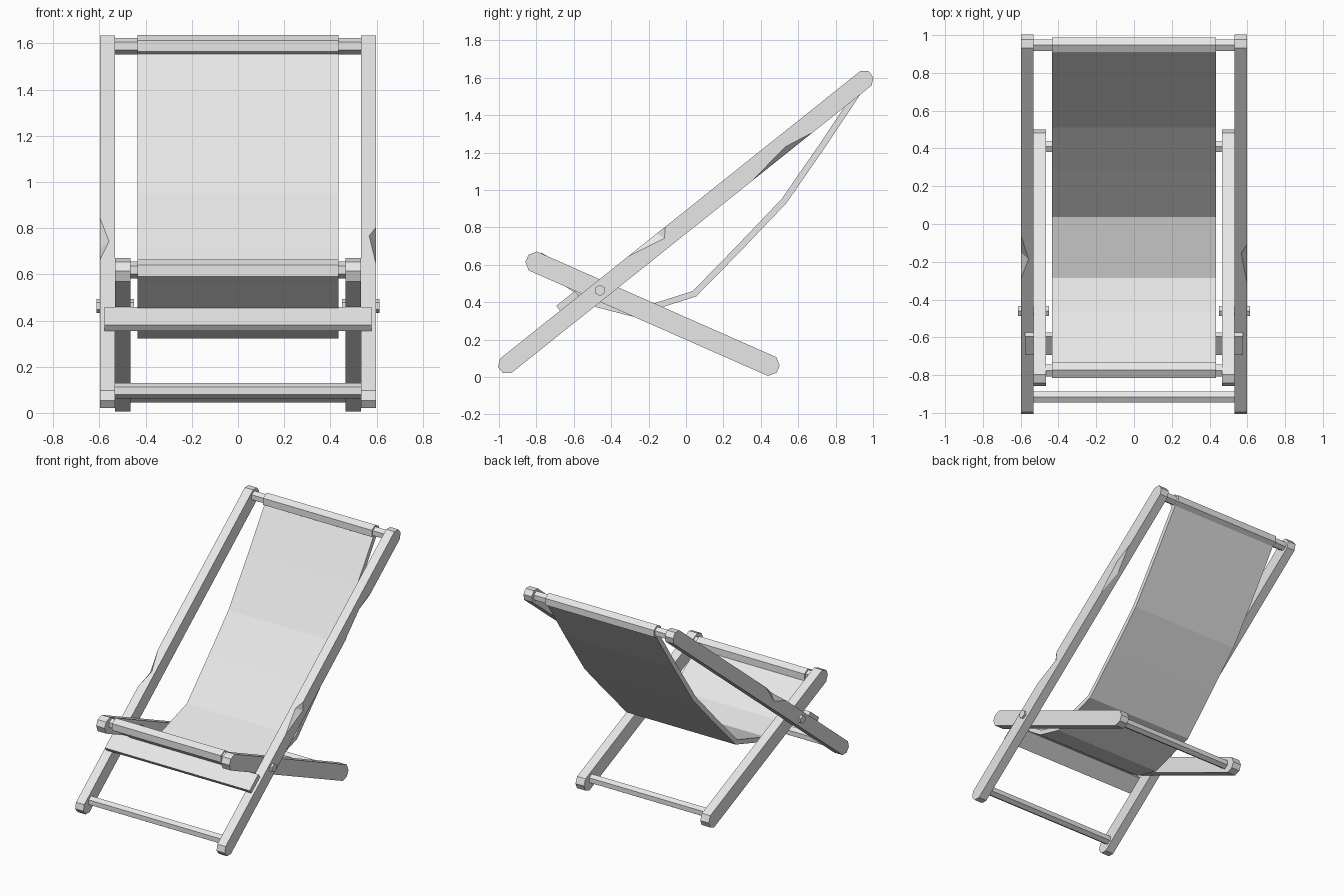
import bpy, bmesh, math
from mathutils import Vector

if "Cube" in bpy.data.objects:
    bpy.data.objects.remove(bpy.data.objects["Cube"])

grey = bpy.data.materials.new("plain grey")
grey.use_nodes = True
grey.diffuse_color = (0.8, 0.8, 0.8, 1)
grey.node_tree.nodes["Principled BSDF"].inputs["Base Color"].default_value = (0.8, 0.8, 0.8, 1)


def add_object(name, bm):
    bmesh.ops.recalc_face_normals(bm, faces=bm.faces)
    mesh = bpy.data.meshes.new(name)
    bm.to_mesh(mesh)
    bm.free()
    mesh.materials.append(grey)
    obj = bpy.data.objects.new(name, mesh)
    bpy.context.scene.collection.objects.link(obj)
    return obj


def prism(name, outline, x0, x1):
    """Extrude a (y, z) outline along x."""
    bm = bmesh.new()
    face = bm.faces.new([bm.verts.new((x0, y, z)) for y, z in outline])
    ext = bmesh.ops.extrude_face_region(bm, geom=[face])["geom"]
    bmesh.ops.translate(bm, vec=(x1 - x0, 0, 0),
                        verts=[v for v in ext if isinstance(v, bmesh.types.BMVert)])
    return add_object(name, bm)


def hexagon(y, z, r):
    return [(y + r * math.sin(i * math.pi / 3), z + r * math.cos(i * math.pi / 3)) for i in range(6)]


def tilted(points, angle):
    """Turn (along, across) points into (y, z) for a member at this angle."""
    c, s = math.cos(angle), math.sin(angle)
    return [(a * c - n * s, a * s + n * c) for a, n in points]


def rail_outline(a0, a1, mid, half, angle, cut=0.035, tip=0.021):
    """Long plank outline with clipped, nearly round ends."""
    return tilted([(a0, mid - tip), (a0 + cut, mid - half), (a1 - cut, mid - half), (a1, mid - tip),
                   (a1, mid + tip), (a1 - cut, mid + half), (a0 + cut, mid + half), (a0, mid + tip)], angle)


def chip(obj, start, end, on_side, on_face, outward):
    """Knock a splinter off an outer edge of a rail."""
    pts = [Vector(p) for p in (start, end, on_side, on_face)]
    pts.append((pts[0] + pts[1]) / 2 + Vector(outward))
    bm = bmesh.new()
    bmesh.ops.convex_hull(bm, input=[bm.verts.new(p) for p in pts])
    cutter = add_object("chip_cutter", bm)
    cutter.hide_render = True
    mod = obj.modifiers.new("chip", "BOOLEAN")
    mod.operation, mod.solver, mod.object = "DIFFERENCE", "EXACT", cutter
    bpy.context.view_layer.objects.active = obj
    bpy.ops.object.modifier_apply(modifier=mod.name)
    bpy.data.objects.remove(cutter)


RAIL = math.radians(38.6)
LEG = math.radians(-23.8)
long_shape = rail_outline(-0.752, 1.783, 0.648, 0.049, RAIL)
short_shape = rail_outline(-1.034, 0.434, 0.237, 0.055, LEG)

# Paired rails, legs and pivot bolts
rails = {}
for side, s in (("left", 1), ("right", -1)):
    rails[side] = prism("long_rail_" + side, long_shape, s * 0.532, s * 0.598)
    prism("short_leg_" + side, short_shape, s * 0.465, s * 0.532)
    prism("pivot_bolt_" + side, hexagon(-0.46, 0.463, 0.03), s * 0.45, s * 0.613)

# Worn edges of the rails
X = 0.598
chip(rails["left"], (X, -0.33, 0.634), (X, -0.11, 0.81), (X, -0.115, 0.742),
     (0.565, -0.16, 0.77), (0.02, -0.01, 0.02))
chip(rails["left"], (X, 0.36, 1.056), (X, 0.67, 1.304), (X, 0.53, 1.23),
     (0.56, 0.5, 1.168), (0.02, 0.01, -0.02))
chip(rails["right"], (-X, -0.3, 0.658), (-X, -0.05, 0.858), (-X, -0.15, 0.71),
     (-0.555, -0.19, 0.746), (-0.02, -0.01, 0.02))

# Crossbars
prism("top_bar", hexagon(0.947, 1.588, 0.035), -0.54, 0.54)
prism("front_bar", hexagon(-0.775, 0.619, 0.036), -0.48, 0.48)
prism("bottom_front_bar", hexagon(-0.915, 0.096, 0.034), -0.54, 0.54)
prism("bottom_back_bar", hexagon(0.41, 0.08, 0.034), -0.48, 0.48)

# Flat board lying on the long rails
prism("rail_board", tilted([(-0.305, 0.697), (-0.178, 0.697), (-0.178, 0.73), (-0.305, 0.73)], RAIL),
      -0.578, 0.578)

# Hanging cloth seat with a sleeve round each bar
path = [Vector(p) for p in ((0.945, 1.56), (0.745, 1.26), (0.525, 0.942), (0.29, 0.695), (0.045, 0.445),
                            (-0.285, 0.34), (-0.47, 0.388), (-0.76, 0.582))]
upper, lower = [], []
for i, p in enumerate(path):
    d0 = (p - path[max(i - 1, 0)]).normalized()
    d1 = (path[min(i + 1, len(path) - 1)] - p).normalized()
    d = (d0 + d1).normalized()
    n = Vector((d.y, -d.x)) * 0.017
    upper.append(p + n)
    lower.append(p - n)
prism("cloth_seat", upper + lower[::-1], -0.435, 0.435)
prism("cloth_top_sleeve", hexagon(0.947, 1.588, 0.048), -0.435, 0.435)
prism("cloth_front_sleeve", hexagon(-0.773, 0.616, 0.049), -0.435, 0.435)
